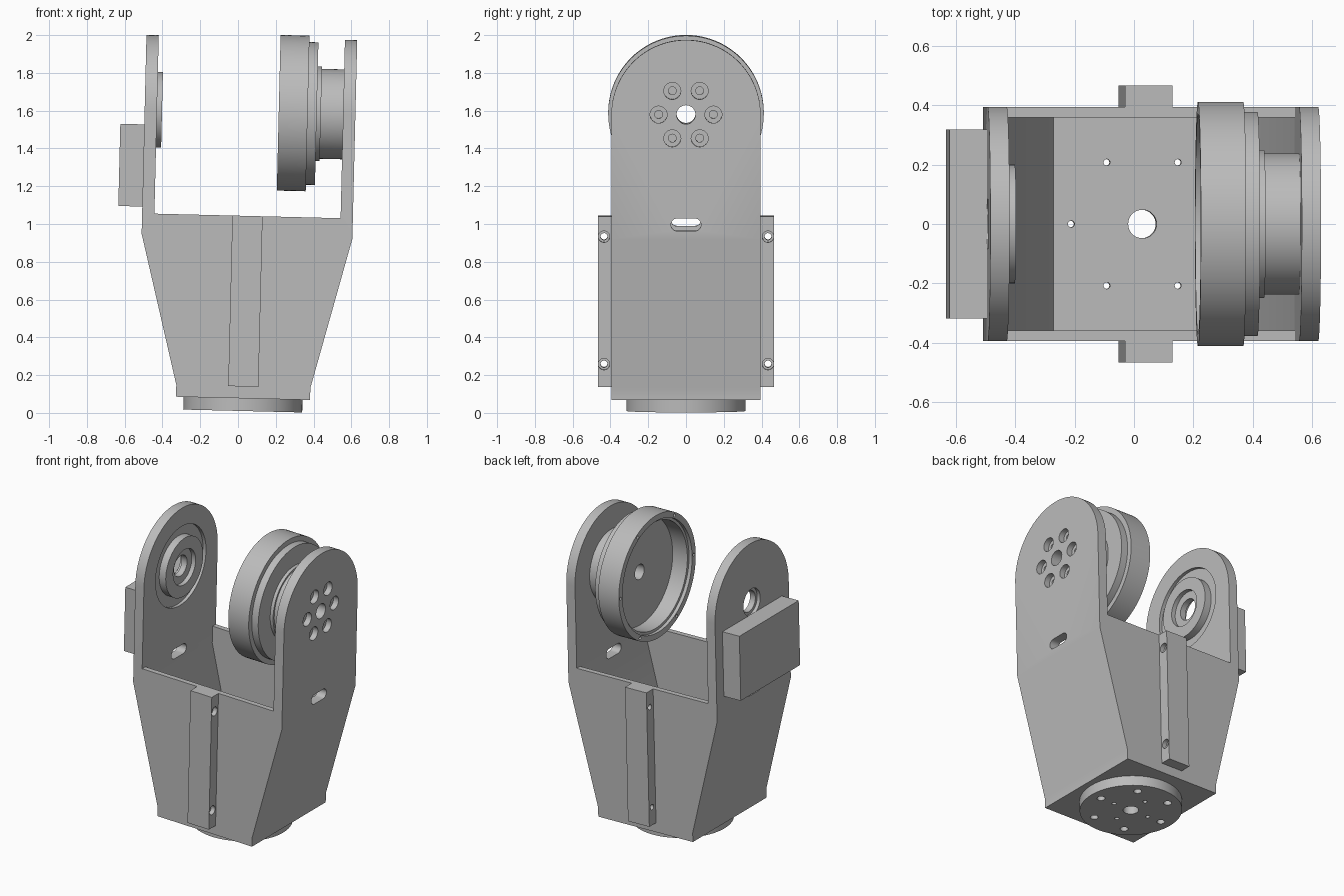
import bpy, bmesh
from math import sin, cos, pi, radians
from mathutils import Matrix, Vector

if "Cube" in bpy.data.objects:
    bpy.data.objects.remove(bpy.data.objects["Cube"])

grey = bpy.data.materials.new("plain_grey")
grey.use_nodes = True
colour = (0.5, 0.5, 0.5, 1)
grey.diffuse_color = colour
grey.node_tree.nodes["Principled BSDF"].inputs["Base Color"].default_value = colour

# The whole bracket leans slightly about the y axis
LEAN = Matrix.Translation((0.025, 0, 0.01)) @ Matrix.Rotation(radians(1.4), 4, 'Y')
PIVOT = 1.583       # height of the pivot axis
HALF = 0.395        # half depth of the body
ARM_OUT, ARM_IN = 0.558, 0.493
RIM = 1.033


def make(name, bm):
    bmesh.ops.recalc_face_normals(bm, faces=bm.faces)
    me = bpy.data.meshes.new(name)
    bm.to_mesh(me)
    bm.free()
    me.materials.append(grey)
    ob = bpy.data.objects.new(name, me)
    bpy.context.collection.objects.link(ob)
    return ob


def add_prism(bm, profile, axis, a, b):
    """Extrude a 2D profile along an axis: 'X' takes (y, z), 'Y' (x, z), 'Z' (x, y)."""
    place = {'X': lambda p, t: (t, p[0], p[1]),
             'Y': lambda p, t: (p[0], t, p[1]),
             'Z': lambda p, t: (p[0], p[1], t)}[axis]
    ends = [[bm.verts.new(place(p, t)) for p in profile] for t in (a, b)]
    n = len(profile)
    for e in ends:
        bm.faces.new(e)
    for i in range(n):
        j = (i + 1) % n
        bm.faces.new((ends[0][i], ends[0][j], ends[1][j], ends[1][i]))


def prism(name, profile, axis, a, b):
    bm = bmesh.new()
    add_prism(bm, profile, axis, a, b)
    return make(name, bm)


def circle(cx, cy, r, n=32):
    return [(cx + r * cos(2 * pi * i / n), cy + r * sin(2 * pi * i / n)) for i in range(n)]


def around(cx, cy, radius, count):
    return circle(cx, cy, radius, count)


def drills(centres, r, axis, a, b, n=32):
    bm = bmesh.new()
    for c in centres:
        add_prism(bm, circle(c[0], c[1], r, n), axis, a, b)
    return make("drill", bm)


def rect(x0, x1, y0, y1):
    return [(x0, y0), (x1, y0), (x1, y1), (x0, y1)]


def lathe(name, profile, n=96):
    """Revolve a closed (radius, x) profile about the pivot axis."""
    bm = bmesh.new()
    rings = []
    for i in range(n):
        a = 2 * pi * i / n
        rings.append([bm.verts.new((x, r * cos(a), PIVOT + r * sin(a))) for r, x in profile])
    m = len(profile)
    for i in range(n):
        p, q = rings[i], rings[(i + 1) % n]
        for k in range(m):
            l = (k + 1) % m
            bm.faces.new((p[k], p[l], q[l], q[k]))
    return make(name, bm)


def cut(ob, *cutters):
    for c in cutters:
        mod = ob.modifiers.new("cut", 'BOOLEAN')
        mod.operation, mod.solver, mod.object = 'DIFFERENCE', 'EXACT', c
        me = bpy.data.meshes.new_from_object(
            ob.evaluated_get(bpy.context.evaluated_depsgraph_get()))
        ob.modifiers.clear()
        ob.data = me
        bpy.data.objects.remove(c)
        bpy.context.view_layer.update()


# Bracket body: round-topped block, tapered below and hollowed out
arch = [(HALF, 0.067)] + [(HALF * cos(pi * i / 48), PIVOT + HALF * sin(pi * i / 48))
                          for i in range(49)] + [(-HALF, 0.067)]
body = prism("bracket_body", arch, 'X', -ARM_OUT, ARM_OUT)
for s in (-1, 1):
    wedge = [(0.355, -0.1), (0.355, 0.13), (0.609, 1.125), (0.9, 1.125), (0.9, -0.1)]
    cut(body, prism("wedge", [(s * x, z) for x, z in wedge], 'Y', -1, 1))
cut(body, prism("gap", rect(-ARM_IN, ARM_IN, RIM, 2.2), 'Y', -1, 1))
cavity = [(-0.3, 0.13), (0.3, 0.13), (ARM_IN, 0.92), (ARM_IN, 1.2),
          (-ARM_IN, 1.2), (-ARM_IN, 0.92)]
cut(body, prism("cavity", cavity, 'Y', -0.36, 0.36))

# Cable slots through both arms
slot = [(s * 0.047 + 0.033 * cos(a), 1.0 + 0.033 * sin(a))
        for s, start in ((1, -pi / 2), (-1, pi / 2))
        for a in [start + pi * i / 12 for i in range(13)]]
cut(body, prism("slot", slot, 'X', -1, 1))

# Bolt circle on one arm, bearing seat on the other, holes in the floor
bolts = around(0, PIVOT, 0.145, 6)
cut(body,
    drills(bolts, 0.045, 'X', 0.52, 0.7),
    drills(bolts, 0.021, 'X', 0.4, 0.7),
    drills([(0, PIVOT)], 0.05, 'X', 0.4, 0.7),
    drills([(0, PIVOT)], 0.27, 'X', -0.515, -0.4, 64),
    drills([(0, PIVOT)], 0.09, 'X', -0.7, -0.4),
    drills([(0, 0)], 0.048, 'Z', -0.1, 0.3),
    drills(around(0, 0, 0.24, 6), 0.011, 'Z', -0.1, 0.3, 16))

# Bearing boss
boss = lathe("bearing_boss", [(0.2, -0.535), (0.2, -0.466), (0.12, -0.466),
                              (0.12, -0.495), (0.07, -0.495), (0.07, -0.535)])

# Open drum with its stepped hub
drum = lathe("drum", [(0.05, 0.5), (0.238, 0.5), (0.238, 0.375), (0.25, 0.375),
                      (0.25, 0.353), (0.378, 0.353), (0.378, 0.305), (0.412, 0.305),
                      (0.412, 0.152), (0.373, 0.152), (0.373, 0.175), (0.355, 0.175),
                      (0.355, 0.285), (0.05, 0.285)])
cut(drum, drills(around(0, PIVOT, 0.392, 6), 0.01, 'X', 0.1, 0.19, 16))

# Turntable under the floor
base = prism("base_disc", circle(0, 0, 0.315, 96), 'Z', 0, 0.068)
cut(base,
    drills([(0, 0)], 0.048, 'Z', -0.1, 0.3),
    drills(around(0, 0, 0.24, 6), 0.025, 'Z', -0.1, 0.035, 24),
    drills(around(0, 0, 0.24, 6), 0.011, 'Z', -0.1, 0.3, 16),
    drills(around(0, 0, 0.135, 4), 0.014, 'Z', -0.1, 0.05, 16))

# Block on the outside of the bearing arm
block = prism("side_block", rect(-0.318, 0.318, 1.069, 1.504), 'X', -0.685, -0.556)

# Drilled rails on the front and back walls
parts = [body, boss, drum, base, block]
for name, s in (("front_rail", -1), ("back_rail", 1)):
    ys = sorted((s * 0.394, s * 0.467))
    rail = prism(name, rect(ys[0], ys[1], 0.13, RIM), 'X', -0.08, 0.08)
    holes = [(s * 0.434, 0.25), (s * 0.434, 0.925)]
    cut(rail, drills(holes, 0.03, 'X', 0.05, 0.2), drills(holes, 0.018, 'X', -0.2, 0.2))
    parts.append(rail)

# Lean everything and smooth the round surfaces
bpy.ops.object.select_all(action='DESELECT')
for ob in parts:
    ob.data.transform(LEAN)
    ob.select_set(True)
bpy.context.view_layer.objects.active = body
bpy.ops.object.shade_smooth_by_angle(angle=radians(30))
